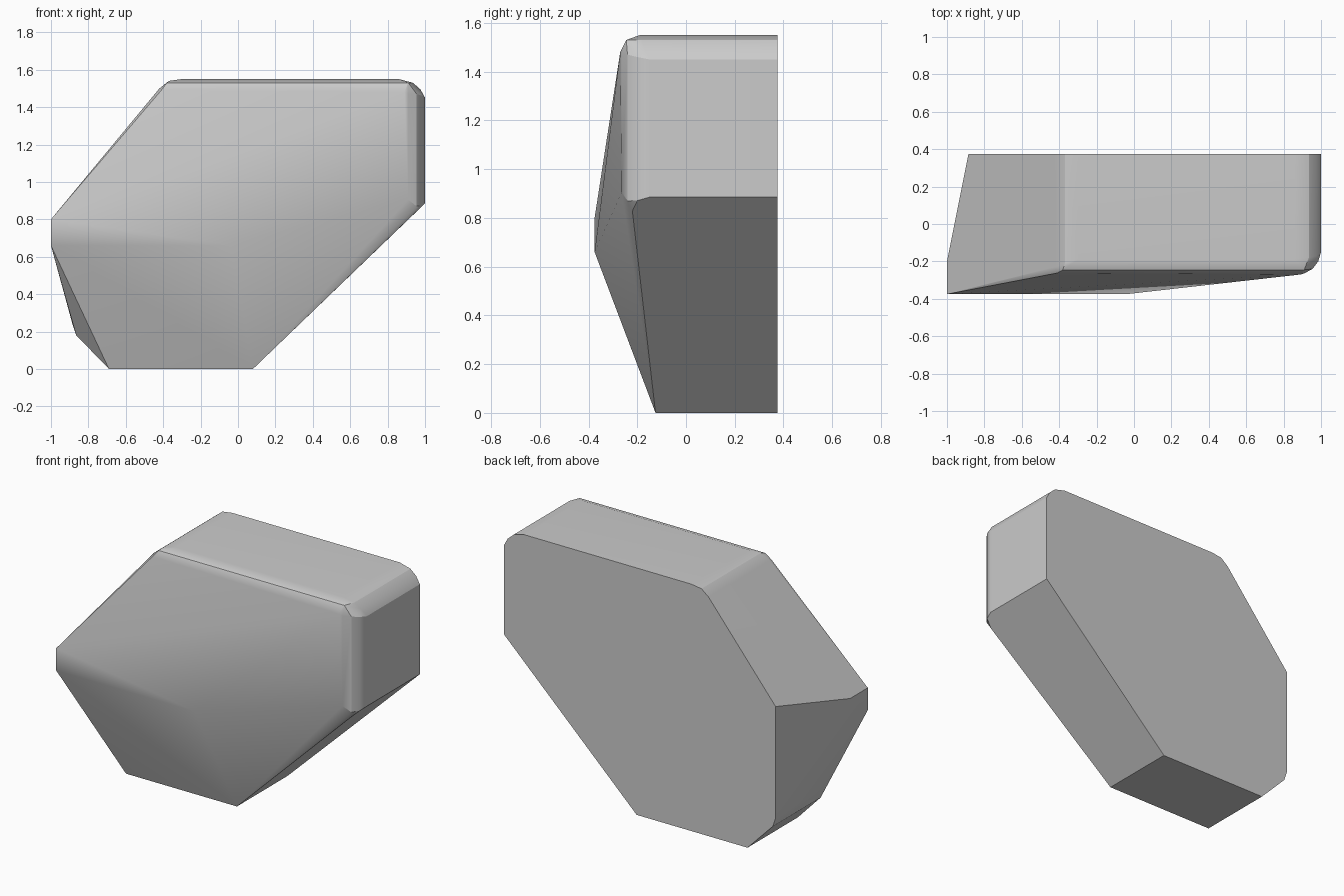
import bpy
import bmesh
import math

default_cube = bpy.data.objects.get("Cube")
if default_cube:
    bpy.data.objects.remove(default_cube, do_unlink=True)

BACK = 0.375    # flat rear face
FRONT = -0.375  # foremost ridge

# Outline corners swept from the flat back: (x, z, y where the sweep ends)
swept_outline = [
    (-0.69, 0, -0.125), (0.08, 0, -0.125),             # base
    (1, 0.885, -0.15), (1, 1.45, -0.15),               # right side
    (0.975, 1.495, -0.17), (0.935, 1.53, -0.18), (0.86, 1.55, -0.19),
    (-0.3, 1.55, -0.19), (-0.37, 1.54, -0.21), (-0.42, 1.5, -0.23),
    (-0.885, 0.938, BACK),                             # left side
    (-0.885, 0.24, -0.08), (-0.865, 0.18, -0.1),
]

# Front ridge, left tip and softened front rim: (x, y, z)
front_points = [
    (-1, FRONT, 0.66), (-1, FRONT, 0.8), (-0.04, FRONT, 0.66), (-1, -0.2, 0.8),
    (-0.38, -0.245, 1.53), (-0.41, -0.262, 1.49),      # rim along the top
    (0.91, -0.245, 1.53), (0.89, -0.27, 1.48),
]
# Softened vertical corner on the right: (x, y, lower z, upper z)
right_corner = [
    (0.985, -0.2, 0.871, 1.46),
    (0.955, -0.24, 0.87, 1.47),
    (0.91, -0.264, 0.905, 1.47),
]


def build_boulder():
    bm = bmesh.new()
    points = list(front_points)
    for x, z, y_end in swept_outline:
        points += [(x, BACK, z), (x, y_end, z)]
    for x, y, low, high in right_corner:
        points += [(x, y, low), (x, y, high)]
    points.append((0.94, -0.22, 0.828))                # lower right corner
    for point in points:
        bm.verts.new(point)
    bmesh.ops.remove_doubles(bm, verts=bm.verts[:], dist=0.0005)

    # Wrap the points and merge coplanar triangles into broad facets
    bmesh.ops.convex_hull(bm, input=bm.verts[:])
    loose = [v for v in bm.verts if not v.link_faces]
    bmesh.ops.delete(bm, geom=loose, context='VERTS')
    bmesh.ops.dissolve_limit(bm, angle_limit=math.radians(1),
                             verts=bm.verts[:], edges=bm.edges[:])
    bmesh.ops.recalc_face_normals(bm, faces=bm.faces[:])
    mesh = bpy.data.meshes.new("boulder")
    bm.to_mesh(mesh)
    bm.free()
    boulder = bpy.data.objects.new("boulder", mesh)
    bpy.context.collection.objects.link(boulder)
    return boulder


def make_material(name, colour):
    material = bpy.data.materials.new(name)
    material.use_nodes = True
    material.diffuse_color = colour
    for node in material.node_tree.nodes:
        if node.type == 'BSDF_PRINCIPLED':
            node.inputs["Base Color"].default_value = colour
    return material


boulder = build_boulder()
boulder.data.materials.append(make_material("stone grey", (0.6, 0.6, 0.6, 1)))

# Soft rims, crisp facet edges
bpy.ops.object.select_all(action='DESELECT')
boulder.select_set(True)
bpy.context.view_layer.objects.active = boulder
bpy.ops.object.shade_smooth_by_angle(angle=math.radians(24))
weighted = boulder.modifiers.new("even_shading", 'WEIGHTED_NORMAL')
weighted.keep_sharp = True
